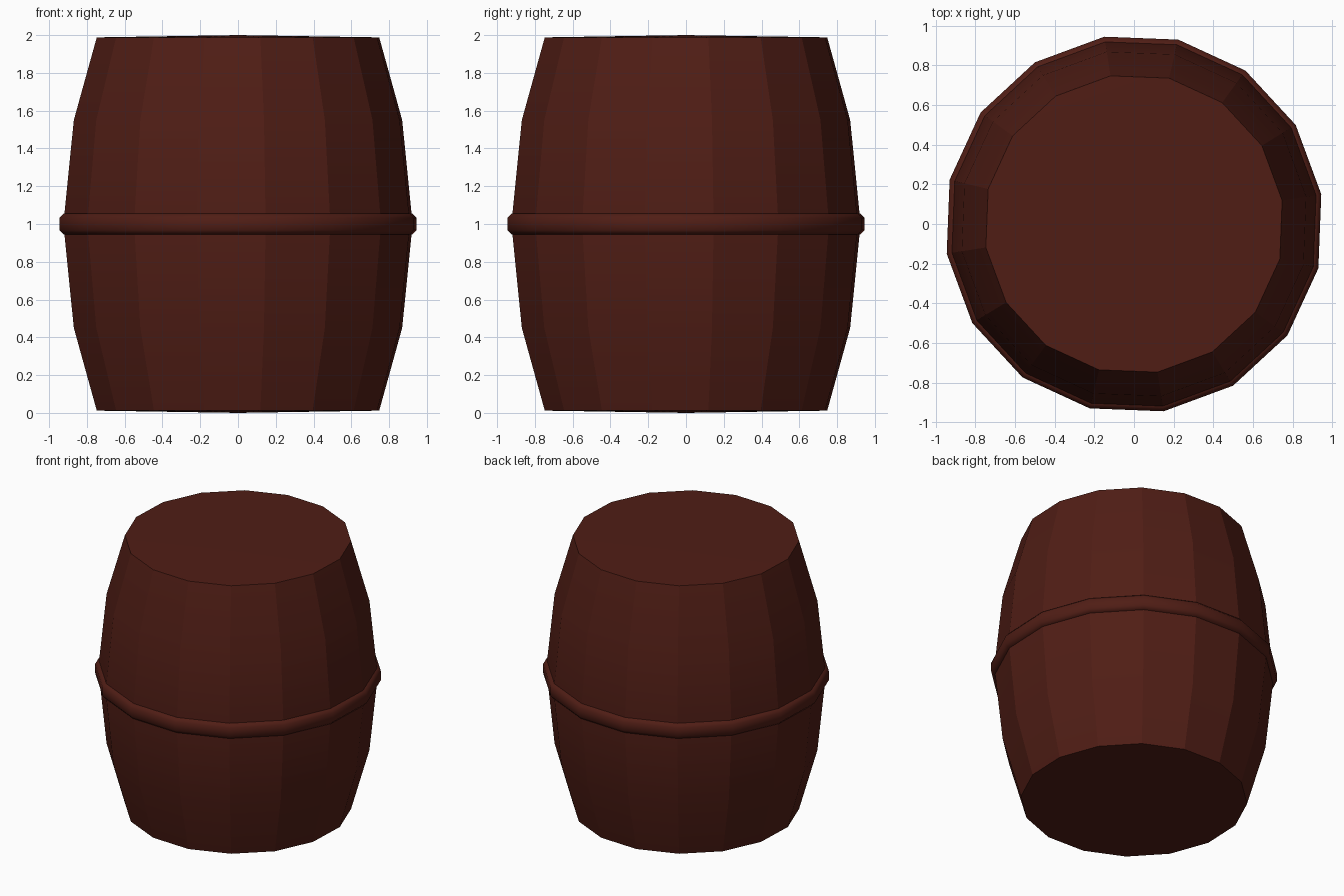
import bpy, bmesh
from math import radians, cos, sin, tau

if "Cube" in bpy.data.objects:
    bpy.data.objects.remove(bpy.data.objects["Cube"])

SIDES = 16
TURN = radians(9)  # facets are turned slightly off the axes

wood = bpy.data.materials.new("dark_red_wood")
wood.diffuse_color = (0.08, 0.0125, 0.0075, 1)
wood.use_nodes = True
wood.node_tree.nodes["Principled BSDF"].inputs["Base Color"].default_value = wood.diffuse_color


def lathe(name, profile, smooth_angle, closed=False):
    """Spin (radius, z) points into a 16-sided solid; radius 0 makes a pole."""
    bm = bmesh.new()
    rings = []
    for r, z in profile:
        n = SIDES if r else 1
        rings.append([bm.verts.new((r * cos(TURN + tau * i / SIDES),
                                    r * sin(TURN + tau * i / SIDES), z))
                      for i in range(n)])
    pairs = list(zip(rings, rings[1:]))
    if closed:
        pairs.append((rings[-1], rings[0]))
    for a, b in pairs:
        for i in range(SIDES):
            j = (i + 1) % SIDES
            quad = [a[i % len(a)], a[j % len(a)], b[j % len(b)], b[i % len(b)]]
            bm.faces.new(list(dict.fromkeys(quad)))
    bmesh.ops.recalc_face_normals(bm, faces=bm.faces)
    mesh = bpy.data.meshes.new(name)
    bm.to_mesh(mesh)
    bm.free()
    mesh.materials.append(wood)
    obj = bpy.data.objects.new(name, mesh)
    bpy.context.collection.objects.link(obj)
    bpy.ops.object.select_all(action='DESELECT')
    obj.select_set(True)
    bpy.context.view_layer.objects.active = obj
    bpy.ops.object.shade_smooth_by_angle(angle=radians(smooth_angle))
    return obj


# Bulging barrel body with very slightly domed ends
lathe("barrel_body", [(0, 0), (0.757, 0.012), (0.88, 0.45), (0.936, 1.0),
                      (0.88, 1.55), (0.757, 1.988), (0, 2.0)], 20)

# Single raised hoop around the middle
lathe("middle_hoop", [(0.90, 0.945), (0.936, 0.945), (0.957, 0.968),
                      (0.957, 1.032), (0.936, 1.055), (0.90, 1.055)], 60, closed=True)
